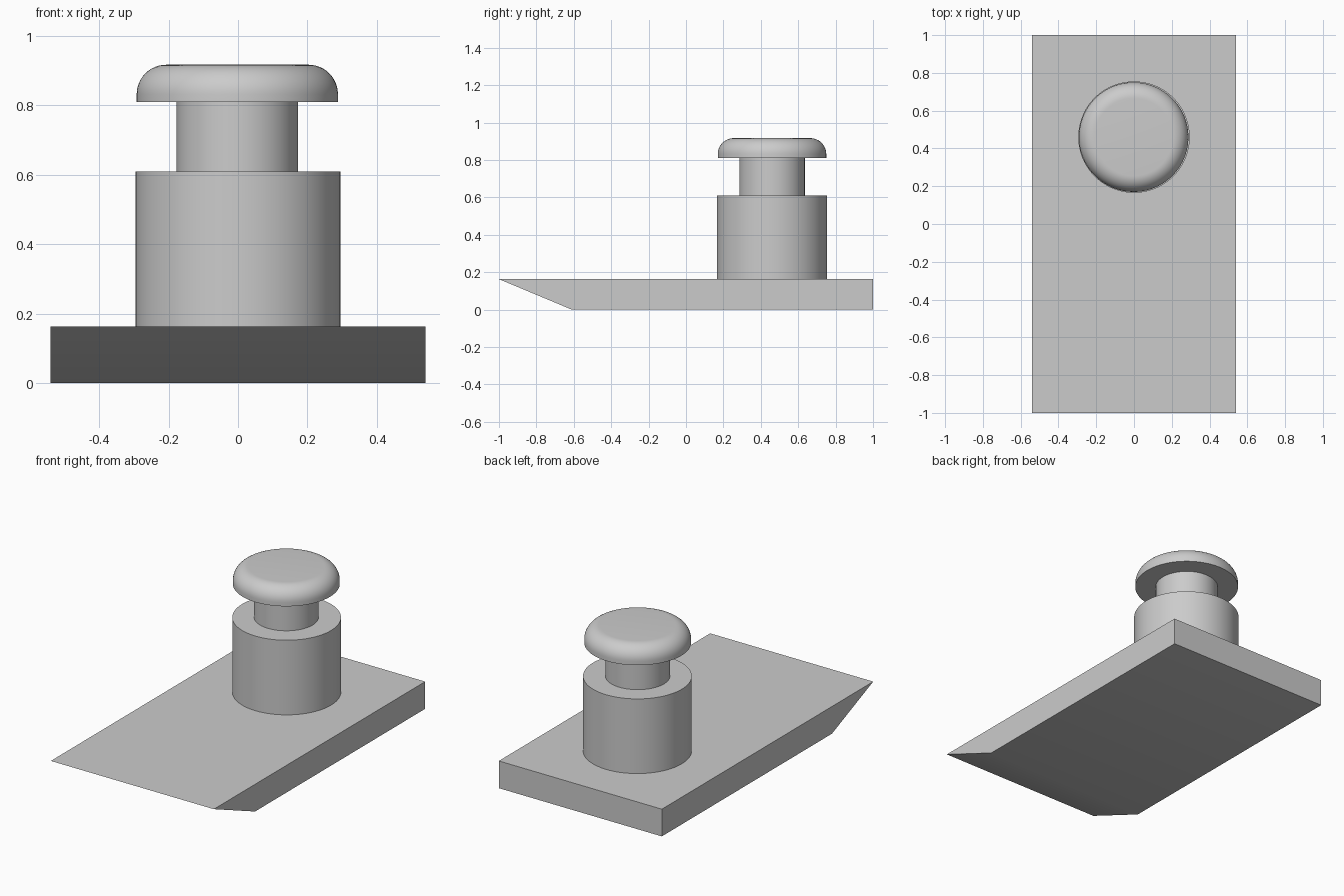
import bpy, bmesh, math

if "Cube" in bpy.data.objects:
    bpy.data.objects.remove(bpy.data.objects["Cube"])

grey = bpy.data.materials.new("plain grey")
grey.use_nodes = True
grey.diffuse_color = (0.6, 0.6, 0.6, 1)
grey.node_tree.nodes["Principled BSDF"].inputs["Base Color"].default_value = grey.diffuse_color

POST_Y = 0.46


def finish(name, bm, location=(0, 0, 0)):
    bmesh.ops.recalc_face_normals(bm, faces=bm.faces)
    mesh = bpy.data.meshes.new(name)
    bm.to_mesh(mesh)
    bm.free()
    mesh.materials.append(grey)
    obj = bpy.data.objects.new(name, mesh)
    obj.location = location
    bpy.context.collection.objects.link(obj)
    bpy.ops.object.select_all(action="DESELECT")
    obj.select_set(True)
    bpy.context.view_layer.objects.active = obj
    bpy.ops.object.shade_smooth_by_angle(angle=math.radians(30))
    return obj


def cylinder(name, radius, bottom, top, x=0, rounding=0):
    bm = bmesh.new()
    bmesh.ops.create_cone(bm, cap_ends=True, segments=96, radius1=radius,
                          radius2=radius, depth=top - bottom)
    if rounding:
        rim = [e for e in bm.edges if all(v.co.z > 0 for v in e.verts)]
        bmesh.ops.bevel(bm, geom=rim, offset=rounding, segments=12,
                        profile=0.5, affect="EDGES")
    return finish(name, bm, (x, POST_Y, (bottom + top) / 2))


# Base plate with a sloped front underside
half_width = 0.54
profile = [(-1, 0.163), (-0.61, 0), (1, 0), (1, 0.163)]
bm = bmesh.new()
side = bm.faces.new([bm.verts.new((-half_width, y, z)) for y, z in profile])
extruded = bmesh.ops.extrude_face_region(bm, geom=[side])["geom"]
bmesh.ops.translate(bm, vec=(2 * half_width, 0, 0),
                    verts=[g for g in extruded if isinstance(g, bmesh.types.BMVert)])
finish("base_plate", bm)

# Stepped post with a rounded button on top
cylinder("post_body", 0.295, 0.163, 0.61)
cylinder("post_neck", 0.175, 0.61, 0.81, x=-0.002)
cylinder("button_cap", 0.29, 0.81, 0.917, x=-0.002, rounding=0.085)
